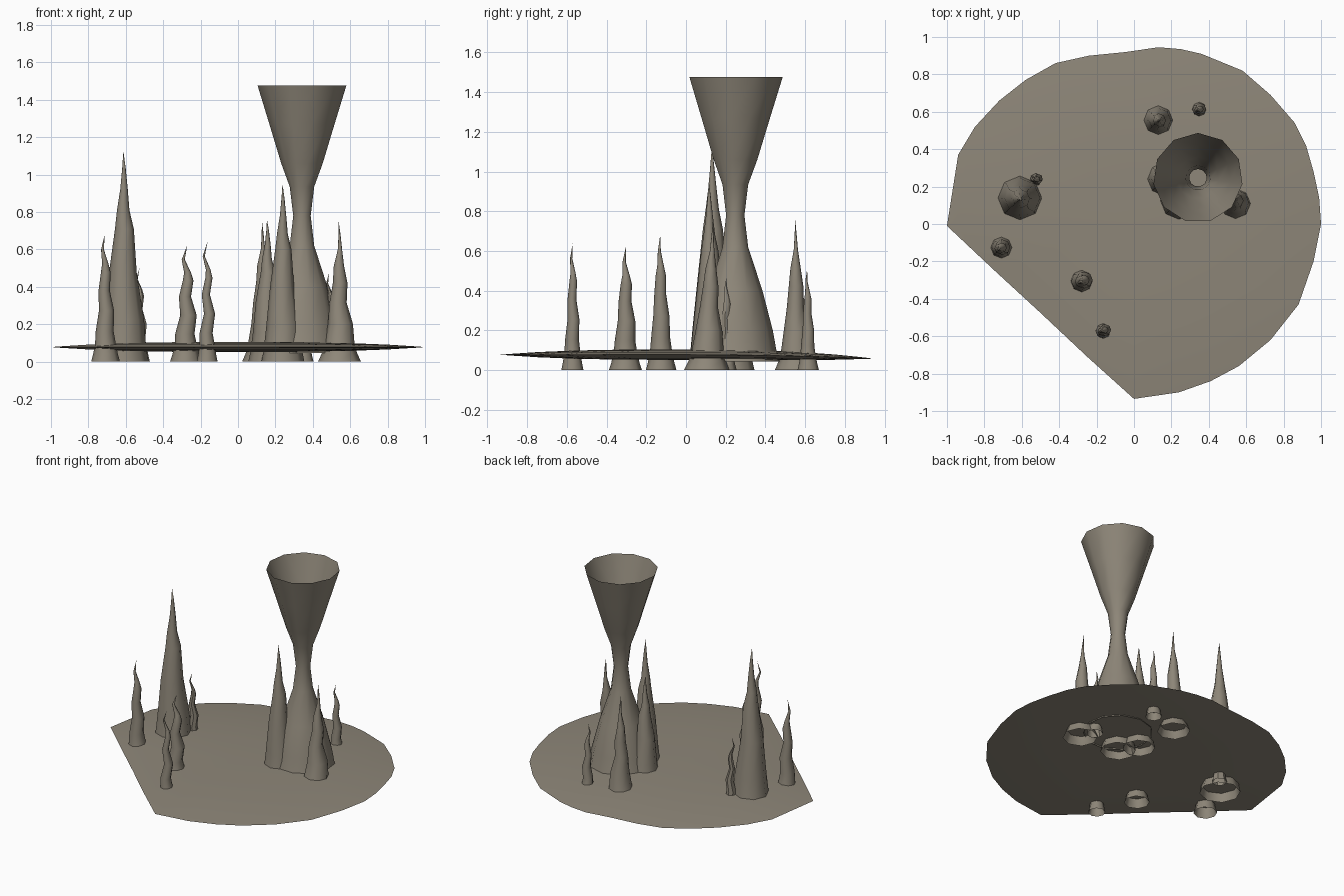
import bpy, bmesh, math

if "Cube" in bpy.data.objects:
    bpy.data.objects.remove(bpy.data.objects["Cube"])

rock = bpy.data.materials.new("cave rock")
rock.diffuse_color = (0.27, 0.24, 0.19, 1)
rock.use_nodes = True
rock.node_tree.nodes["Principled BSDF"].inputs["Base Color"].default_value = rock.diffuse_color


def finish(name, bm):
    me = bpy.data.meshes.new(name)
    bm.to_mesh(me)
    bm.free()
    me.materials.append(rock)
    ob = bpy.data.objects.new(name, me)
    bpy.context.collection.objects.link(ob)
    bpy.ops.object.select_all(action='DESELECT')
    ob.select_set(True)
    bpy.context.view_layer.objects.active = ob
    bpy.ops.object.shade_smooth_by_angle(angle=math.radians(50))
    return ob


def tube(name, rings, sides, tip=None, phase=math.pi / 2):
    """Open tube through rings of (x, y, z, radius), with an optional closing tip."""
    bm = bmesh.new()
    last = None
    for x, y, z, r in rings:
        ring = [bm.verts.new((x + r * math.cos(phase + k * math.tau / sides),
                              y + r * math.sin(phase + k * math.tau / sides), z))
                for k in range(sides)]
        if last:
            for k in range(sides):
                j = (k + 1) % sides
                bm.faces.new((last[k], last[j], ring[j], ring[k]))
        last = ring
    if tip:
        t = bm.verts.new(tip)
        for k in range(sides):
            bm.faces.new((last[k], last[(k + 1) % sides], t))
    return finish(name, bm)


# Floor: thin lens-shaped slab with one straight broken side
outline = [(-1, -.01), (-.94, .37), (-.85, .52), (-.72, .66), (-.58, .77), (-.42, .86),
           (-.24, .90), (-.04, .92), (.13, .945), (.25, .935), (.36, .91), (.58, .82),
           (.73, .69), (.86, .54), (.92, .42), (.96, .28), (.99, .14), (1, 0), (.96, -.2),
           (.88, -.43), (.73, -.62), (.56, -.76), (.41, -.84), (.24, -.90), (0, -.935),
           (-.25, -.71), (-.5, -.475), (-.75, -.245)]
n = len(outline)
bm = bmesh.new()


def floor_ring(f, lift):
    return [bm.verts.new((x * f, y * f, .078 - .022 * max(0, y * f) ** 2
                          + lift * (1 - f ** 3))) for x, y in outline]


rim = floor_ring(1, 0)
for lift in (.027, -.026):  # top sheet, then underside
    last = rim
    for f in (.95, .8, .6, .35):
        ring = floor_ring(f, lift)
        for k in range(n):
            j = (k + 1) % n
            bm.faces.new((last[k], ring[k], ring[j], last[j]))
        last = ring
    centre = bm.verts.new((0, 0, .078 + lift))
    for k in range(n):
        bm.faces.new((centre, last[k], last[(k + 1) % n]))
bmesh.ops.recalc_face_normals(bm, faces=bm.faces)
finish("cave_floor", bm)

# Column: hollow hourglass, open at both ends
profile = [(.045, .225), (.1, .208), (.2, .19), (.4, .138), (.62, .066), (.78, .047),
           (.935, .066), (1.06, .112), (1.27, .176), (1.477, .24)]
tube("column", [(.342, .247, z, r) for z, r in profile], 11)

# Stalagmite profiles: (height fraction, radius fraction, sway factor)
STOUT = [(0, 1, 0), (.06, .9, 0), (.2, .79, .2), (.42, .56, -.3), (.63, .38, .3),
         (.72, .25, -.1), (.82, .15, .2), (.92, .07, .2)]
SPIRE = [(0, 1, 0), (.06, .82, 0), (.13, .7, 0), (.27, .58, .4), (.42, .4, -.4),
         (.56, .34, .4), (.68, .24, 0), (.8, .1, .4), (.9, .05, .3)]
WAVY = [(0, 1, 0), (.06, .86, 0), (.14, .72, 0), (.24, .62, -.3), (.4, .53, .6),
        (.56, .39, -.4), (.7, .34, .4), (.77, .22, .2), (.88, .1, -1)]

# name, base x, y, base radius, tip x, y, z, sway, profile, sides
spikes = [
    ("tall_stalagmite", -.61, .14, .133, -.613, .13, 1.125, .015, STOUT, 8),
    ("left_stalagmite", -.708, -.125, .077, -.713, -.13, .68, .012, WAVY, 8),
    ("left_small_stalagmite", -.52, .24, .05, -.527, .235, .5, .015, WAVY, 7),
    ("front_stalagmite", -.28, -.305, .083, -.272, -.303, .62, .02, WAVY, 8),
    ("front_thin_stalagmite", -.165, -.572, .056, -.163, -.57, .64, .02, WAVY, 8),
    ("back_stalagmite", .13, .555, .108, .128, .55, .755, .012, SPIRE, 8),
    ("back_small_stalagmite", .35, .615, .054, .348, .61, .51, .012, WAVY, 8),
    ("column_left_stalagmite", .16, .24, .105, .155, .235, .76, .015, STOUT, 8),
    ("column_front_stalagmite", .24, .125, .115, .238, .115, .95, .012, STOUT, 8),
    ("column_right_stalagmite", .543, .105, .115, .538, .135, .75, .015, SPIRE, 8),
    ("column_small_stalagmite", .5, .2, .055, .487, .205, .475, .012, WAVY, 7),
]
for name, x, y, r, tx, ty, tz, sway, prof, sides in spikes:
    rings = [(x + (tx - x) * t + sway * s, y + (ty - y) * t + sway * .4 * s, tz * t, r * f)
             for t, f, s in prof]
    tube(name, rings, sides, (tx, ty, tz))
